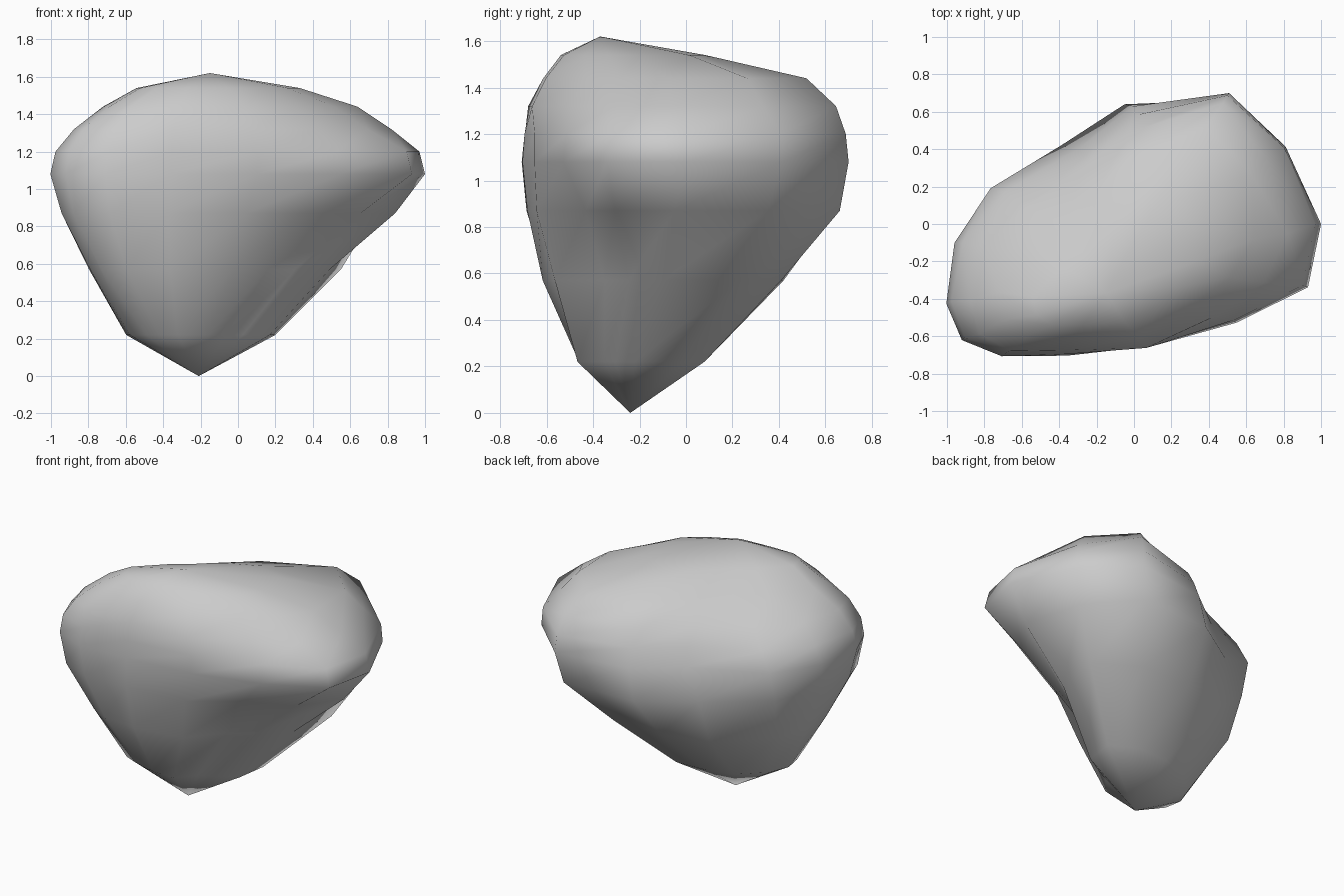
import bpy
import bmesh
from math import radians, cos, sin

# Boulder: stacked cross-sections, each a radius per compass angle
ANGLES = [0, 27, 54, 90, 126, 166, 186, 203, 214, 225, 243, 279, 316, 340]
# (height, centre x, centre y, radii)
RINGS = [
    (0.22, -0.20, -0.22, [.37, .45, .37, .29, .30, .36, .40, .41, .35, .31, .27, .25, .19, .24]),
    (0.57, -0.10, -0.10, [.59, .73, .63, .52, .54, .64, .70, .75, .76, .70, .58, .47, .36, .43]),
    (0.87, -0.05, -0.05, [.89, .88, .88, .69, .58, .74, .88, .97, 1.0, .90, .71, .60, .55, .75]),
    (1.08, 0.00, 0.00, [1.0, .91, .865, .63, .50, .79, .965, 1.09, 1.11, 1.0, .79, .66, .76, .99]),
    (1.20, 0.00, 0.00, [.97, .90, .85, .58, .45, .71, .92, 1.06, 1.09, .98, .78, .66, .74, .96]),
    (1.32, -0.03, -0.05, [.85, .84, .86, .54, .42, .57, .78, .92, .96, .89, .70, .62, .64, .77]),
    (1.44, -0.05, -0.08, [.69, .76, .74, .40, .28, .32, .48, .73, .77, .74, .60, .53, .51, .60]),
    (1.54, -0.10, -0.20, [.43, .47, .35, .19, .15, .18, .28, .48, .51, .48, .38, .33, .33, .39]),
]
BOTTOM = (-0.21, -0.24, 0.0)
TOP = (-0.15, -0.37, 1.62)

bm = bmesh.new()
loops = [
    [bm.verts.new((cx + r * cos(radians(a)), cy + r * sin(radians(a)), z))
     for a, r in zip(ANGLES, radii)]
    for z, cx, cy, radii in RINGS
]
bottom, top = bm.verts.new(BOTTOM), bm.verts.new(TOP)

# Skin between sections, then close both ends to a point
n = len(ANGLES)
for i in range(n):
    j = (i + 1) % n
    for lo, hi in zip(loops, loops[1:]):
        bm.faces.new((lo[i], lo[j], hi[j], hi[i]))
    bm.faces.new((bottom, loops[0][j], loops[0][i]))
    bm.faces.new((top, loops[-1][i], loops[-1][j]))

bmesh.ops.recalc_face_normals(bm, faces=bm.faces)
for f in bm.faces:
    f.smooth = True

mesh = bpy.data.meshes.new("boulder")
bm.to_mesh(mesh)
bm.free()
boulder = bpy.data.objects.new("boulder", mesh)
bpy.context.collection.objects.link(boulder)
